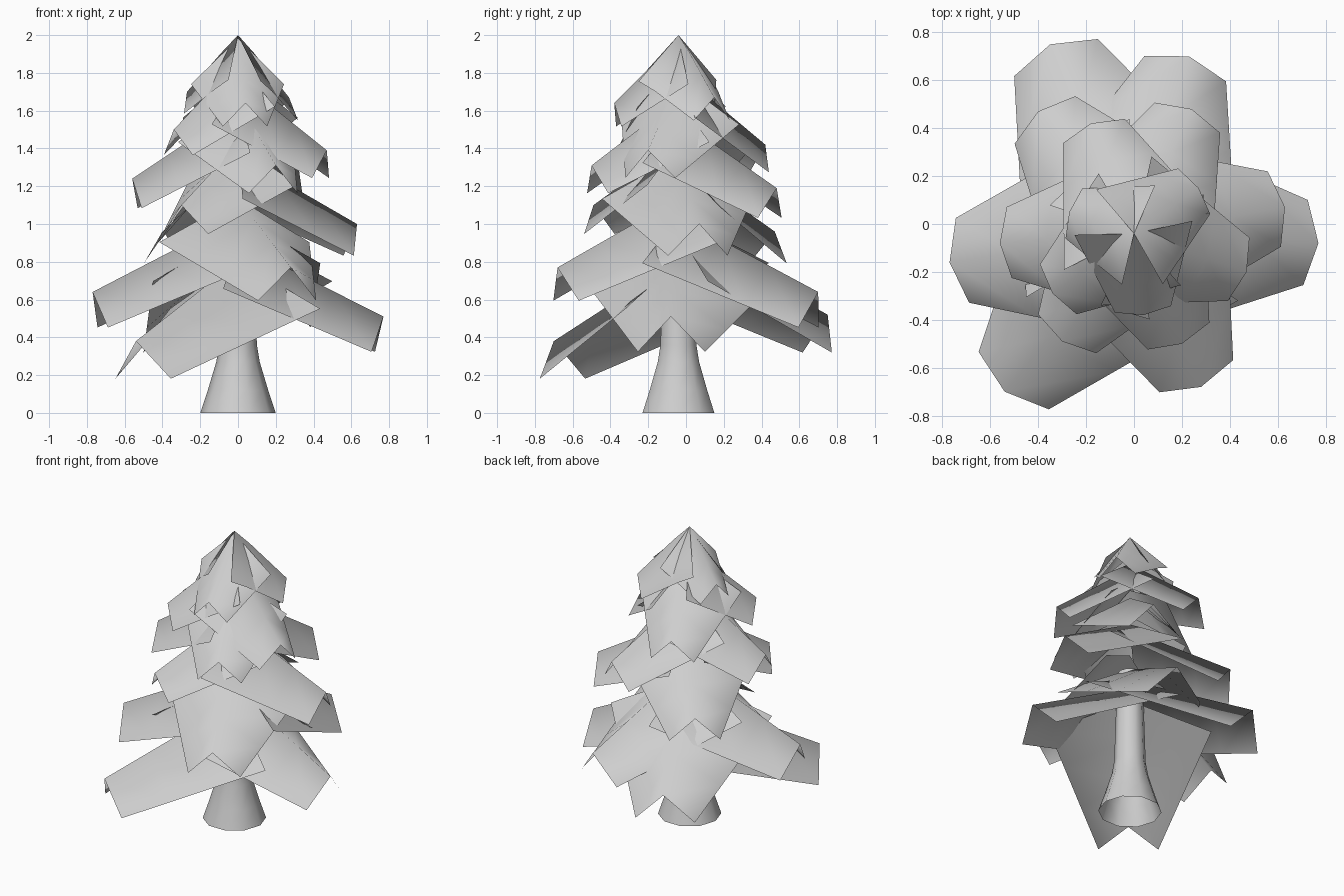
import bpy
import math
from mathutils import Vector

cube = bpy.data.objects.get("Cube")
if cube:
    bpy.data.objects.remove(cube, do_unlink=True)

AXIS = Vector((0, -0.04, 0))
TOP = 2.0

# Single flat colour
grey = bpy.data.materials.new("plain grey")
grey.use_nodes = True
colour = (0.62, 0.62, 0.62, 1)
grey.diffuse_color = colour
grey.node_tree.nodes["Principled BSDF"].inputs["Base Color"].default_value = colour


def make_object(name, verts, faces):
    mesh = bpy.data.meshes.new(name)
    mesh.from_pydata(verts, [], faces)
    mesh.materials.append(grey)
    mesh.shade_smooth()
    obj = bpy.data.objects.new(name, mesh)
    bpy.context.collection.objects.link(obj)


def strip_faces(rows, columns, closed=False):
    """Quads joining consecutive rows of points."""
    faces = []
    for r in range(rows - 1):
        for c in range(columns if closed else columns - 1):
            a, b = r * columns + c, r * columns + (c + 1) % columns
            faces.append((a, b, b + columns, a + columns))
    return faces


def make_trunk(profile, sides):
    """Open flared trunk turned from (radius, height) pairs."""
    verts = []
    for radius, z in profile:
        for i in range(sides):
            a = math.tau * i / sides
            verts.append(AXIS + Vector((radius * math.cos(a), radius * math.sin(a), z)))
    make_object("trunk", verts, strip_faces(len(profile), sides, closed=True))


def make_bough(name, tip):
    """Roof-shaped sheet, pointed at the trunk, with wide shoulders and a narrow tip."""
    flat = Vector((tip[0], tip[1], 0)) - AXIS
    reach = flat.length
    out = flat.normalized()
    side = Vector((-out.y, out.x, 0))
    slope = 0.5 + 0.55 * (tip[2] / 1.68) ** 4
    tip_half = 0.07 + 0.14 * reach
    stations = (0, 0.3, 0.65, 1)
    verts = []
    for t in stations:
        half = tip_half + 0.38 * reach * (1 - t)
        drop = tip_half * (1.05 + (0.3 + 1.4 * (slope - 0.5)) * (1 - t))
        ridge = min(TOP, tip[2] + slope * reach * (1 - t))
        for s in (-1, 0, 1):
            p = AXIS + out * reach * (t - 0.07 * abs(s)) + side * (s * half)
            p.z = ridge - abs(s) * drop
            verts.append(p)
    make_object(name, verts, [f[::-1] for f in strip_faces(len(stations), 3)])


make_trunk([(0.2, 0), (0.16, 0.12), (0.115, 0.27), (0.1, 0.36), (0.08, 1)], 10)

# Ridge tip of every bough, by tier
tiers = {
    "lower": [(-.54, -.7, .38), (-.35, .75, .52), (.77, -.08, .51),
              (-.77, -.16, .64), (.23, .7, .64), (.28, -.68, .77)],
    "middle": [(-.4, .47, .96), (.63, .07, 1), (-.3, -.49, 1.1),
               (.24, .48, 1.19), (-.56, -.08, 1.24), (.2, -.5, 1.31)],
    "upper": [(.47, -.2, 1.39), (-.18, .42, 1.42), (-.34, -.29, 1.5)],
    "top": [(.04, -.38, 1.64), (.27, .15, 1.67), (-.27, .05, 1.7)],
}
for tier, tips in tiers.items():
    for number, tip in enumerate(tips, 1):
        make_bough(f"{tier}_bough_{number}", tip)
